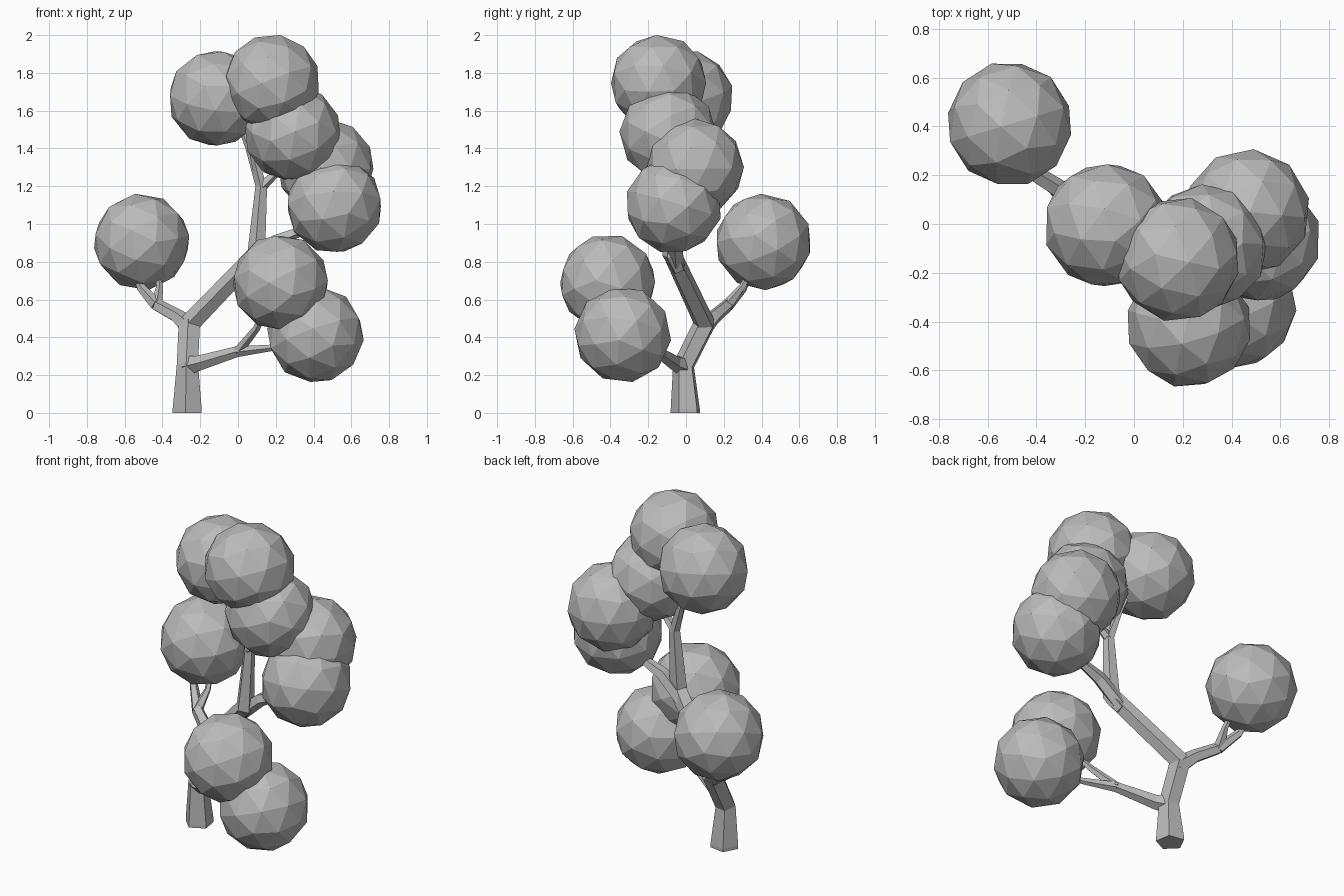
import bpy, bmesh, math
from mathutils import Vector, Euler

cube = bpy.data.objects.get("Cube")
if cube:
    bpy.data.objects.remove(cube, do_unlink=True)

grey = bpy.data.materials.new("plain_grey")
grey.use_nodes = True
GREY = (0.5, 0.5, 0.5, 1)
grey.diffuse_color = GREY
grey.node_tree.nodes["Principled BSDF"].inputs["Base Color"].default_value = GREY


def finish(name, bm):
    """Turn a bmesh into a flat-shaded object."""
    bmesh.ops.recalc_face_normals(bm, faces=bm.faces[:])
    mesh = bpy.data.meshes.new(name)
    bm.to_mesh(mesh)
    bm.free()
    mesh.materials.append(grey)
    obj = bpy.data.objects.new(name, mesh)
    bpy.context.collection.objects.link(obj)
    return obj


def limb(name, path, radii, sides=5):
    """Faceted tapering tube along a path."""
    pts = [Vector(p) for p in path]
    dirs = [(b - a).normalized() for a, b in zip(pts, pts[1:])]
    tangents = [dirs[0]]
    tangents += [(a + b).normalized() for a, b in zip(dirs, dirs[1:])]
    tangents.append(dirs[-1])
    bm = bmesh.new()
    rings = []
    side = tangents[0].orthogonal().normalized()
    for i, (p, t, r) in enumerate(zip(pts, tangents, radii)):
        if i:
            side = tangents[i - 1].rotation_difference(t) @ side
        other = t.cross(side)
        ring = []
        for k in range(sides):
            a = math.tau * k / sides
            ring.append(bm.verts.new(p + r * (side * math.cos(a) + other * math.sin(a))))
        rings.append(ring)
    for a, b in zip(rings, rings[1:]):
        for k in range(sides):
            n = (k + 1) % sides
            bm.faces.new((a[k], a[n], b[n], b[k]))
    bm.faces.new(rings[0])
    bm.faces.new(rings[-1])
    return finish(name, bm)


def foliage(name, centre, turn, radius=0.258):
    """Low-poly leaf ball, turned so that no two look alike."""
    bm = bmesh.new()
    bmesh.ops.create_icosphere(bm, subdivisions=2, radius=radius)
    bmesh.ops.rotate(bm, verts=bm.verts[:], matrix=Euler(turn).to_matrix())
    bmesh.ops.translate(bm, verts=bm.verts[:], vec=centre)
    return finish(name, bm)


# Trunk: key joints shared by the limbs
knee = (-0.265, -0.01, 0.25)
fork = (-0.255, 0.1, 0.47)
left_fork = (-0.43, 0.22, 0.57)
low_fork = (0.0, -0.15, 0.325)
bend = (0.1, -0.075, 0.84)
crown_fork = (0.125, -0.07, 1.2)

limb("trunk", [(-0.265, 0, 0), (-0.265, 0, 0.02), knee, fork],
     [0.082, 0.082, 0.06, 0.06])

# Main limb rising to the crown
limb("main_limb", [(-0.26, 0.09, 0.43), fork, bend],
     [0.05, 0.06, 0.05])
limb("upper_limb", [(0.05, -0.04, 0.76), bend, crown_fork],
     [0.04, 0.052, 0.033])
limb("crown_twig_rear", [crown_fork, (0.06, -0.05, 1.4), (0.0, -0.02, 1.55)],
     [0.032, 0.02, 0.014])
limb("crown_twig_middle", [crown_fork, (0.07, -0.09, 1.42), (0.11, -0.11, 1.6)],
     [0.03, 0.018, 0.012])
limb("crown_twig_side", [crown_fork, (0.2, -0.08, 1.27), (0.27, -0.09, 1.4)],
     [0.03, 0.022, 0.014])
limb("side_branch", [(0.06, -0.05, 0.79), (0.2, -0.06, 0.91), (0.42, -0.06, 1.0)],
     [0.045, 0.04, 0.02])

# Rear side branch with two twigs
limb("rear_branch", [(-0.25, 0.09, 0.45), (-0.32, 0.15, 0.51), left_fork],
     [0.055, 0.04, 0.035])
limb("rear_twig_outer", [left_fork, (-0.51, 0.3, 0.66), (-0.55, 0.35, 0.76)],
     [0.035, 0.025, 0.016])
limb("rear_twig_inner", [left_fork, (-0.415, 0.3, 0.67), (-0.43, 0.35, 0.76)],
     [0.033, 0.018, 0.014])

# Low front branch with two twigs
limb("low_branch", [knee, (-0.2, -0.06, 0.265), low_fork],
     [0.055, 0.042, 0.03])
limb("low_twig_outer", [low_fork, (0.18, -0.25, 0.345), (0.3, -0.3, 0.37)],
     [0.03, 0.018, 0.012])
limb("low_twig_upper", [low_fork, (0.1, -0.25, 0.45), (0.16, -0.34, 0.57)],
     [0.028, 0.02, 0.014])

# Leaf balls
BALLS = {
    "foliage_rear": (-0.51, 0.41, 0.905),
    "foliage_crown_side": (-0.115, -0.005, 1.665),
    "foliage_crown_top": (0.18, -0.145, 1.747),
    "foliage_crown_low": (0.29, -0.095, 1.48),
    "foliage_upper_side": (0.465, 0.05, 1.3),
    "foliage_lower_side": (0.51, -0.065, 1.1),
    "foliage_front": (0.225, -0.415, 0.69),
    "foliage_low": (0.41, -0.335, 0.415),
}
for i, (name, centre) in enumerate(BALLS.items()):
    foliage(name, centre, (0.4 + 0.9 * i, 0.3 + 0.5 * i, 0.7 * i))
